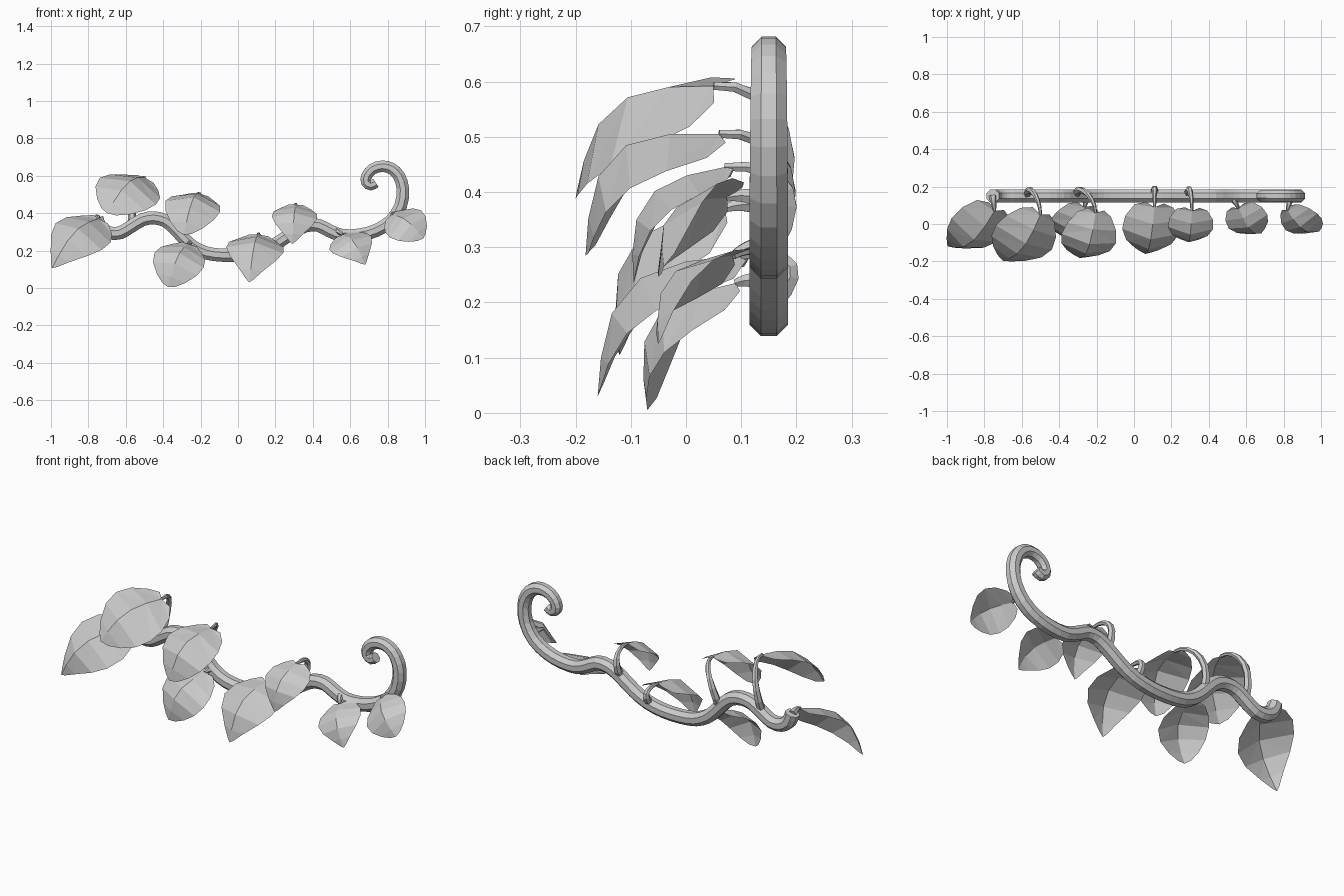
import bpy, math
from mathutils import Vector

if "Cube" in bpy.data.objects:
    bpy.data.objects.remove(bpy.data.objects["Cube"])

grey = bpy.data.materials.new("plain grey")
grey.diffuse_color = (0.6, 0.6, 0.6, 1)
grey.use_nodes = True
grey.node_tree.nodes["Principled BSDF"].inputs["Base Color"].default_value = grey.diffuse_color


def make(name, verts, faces):
    me = bpy.data.meshes.new(name)
    me.from_pydata([tuple(v) for v in verts], [], faces)
    me.materials.append(grey)
    me.update()
    ob = bpy.data.objects.new(name, me)
    bpy.context.collection.objects.link(ob)
    return ob


def tube(name, pts, radii, sides, ref):
    """Sweep a polygon along a path, capped at both ends."""
    verts, faces, n = [], [], len(pts)
    for i, p in enumerate(pts):
        t = (pts[min(i + 1, n - 1)] - pts[max(i - 1, 0)]).normalized()
        u = ref.cross(t).normalized()
        v = t.cross(u)
        for k in range(sides):
            a = 2 * math.pi * (k + 0.5) / sides
            verts.append(p + (u * math.cos(a) + v * math.sin(a)) * radii[i])
    for i in range(n - 1):
        for k in range(sides):
            a, b = i * sides + k, i * sides + (k + 1) % sides
            faces.append((a, b, b + sides, a + sides))
    faces.append(tuple(range(sides))[::-1])
    faces.append(tuple(range((n - 1) * sides, n * sides)))
    return make(name, verts, faces)


# main stem: wavy in the x-z plane, ending in a curl
path = [(-.755, .375), (-.735, .325), (-.69, .295), (-.63, .295), (-.57, .33), (-.51, .365),
        (-.45, .375), (-.39, .36), (-.34, .32), (-.29, .265), (-.24, .22), (-.17, .187),
        (-.08, .175), (.03, .178), (.13, .20), (.21, .24), (.29, .295), (.36, .332),
        (.43, .335), (.49, .305), (.56, .28), (.65, .283), (.74, .308), (.82, .36),
        (.87, .44), (.882, .53), (.86, .60), (.82, .639), (.77, .651), (.72, .636),
        (.688, .60), (.685, .565), (.71, .548), (.737, .562)]
keys = [Vector((x, .15, z)) for x, z in path]
stem_pts, stem_r = [], []
for i, p in enumerate(keys):
    r = .038 - .001 * max(0, i - 23)
    stem_pts.append(p)
    stem_r.append(r)
    if i + 1 < len(keys):            # smooth in-between point
        q = keys[i + 1]
        before, after = keys[max(i - 1, 0)], keys[min(i + 2, len(keys) - 1)]
        stem_pts.append((p + q) * .5625 - (before + after) * .0625)
        stem_r.append(r)
tube("stem", stem_pts, stem_r, 8, Vector((0, 1, 0)))

# leaf outlines: (position along midrib, half width), as fractions of length
pointed = [(0, 0), (-.04, .14), (.05, .30), (.22, .42), (.42, .44), (.62, .35),
           (.82, .18), (.95, .06), (1, 0)]
rounded = [(0, 0), (-.03, .14), (.07, .28), (.25, .41), (.45, .46), (.65, .41),
           (.83, .27), (.95, .12), (1, 0)]
rib = [0, .2, .42, .65, .85, 1]


def leaf(name, base, tip, wide, outline, arch, up):
    """Arched heart-shaped sheet with a raised midrib crease."""
    base, tip = Vector(base), Vector(tip)
    axis = tip - base
    length = axis.length
    a = axis.normalized()
    n = Vector((0, -math.cos(up), math.sin(up)))
    n = (n - a * n.dot(a)).normalized()
    w = a.cross(n)

    def point(t, s):
        lift = arch * math.sin(math.pi * max(t, 0))
        return base + (a * t + w * s * wide + n * (lift - .38 * abs(s))) * length

    verts = [point(t, 0) for t in rib]
    faces = []
    last = len(rib) - 1
    for side in (1, -1):
        start = len(verts)
        verts += [point(t, side * s) for t, s in outline[1:-1]]
        e = list(range(start, len(verts)))
        strip = [(0, e[0], e[1]), (0, e[1], e[2]), (0, e[2], 1), (1, e[2], e[3]),
                 (1, e[3], 2), (2, e[3], e[4]), (2, e[4], 3), (3, e[4], e[5]),
                 (3, e[5], 4), (4, e[5], e[6]), (4, e[6], last)]
        faces += [f if side < 0 else f[::-1] for f in strip]
    return make(name, verts, faces)


def stalk(name, x, z, base, loop):
    """Thin tapering stalk; looped ones rise behind the stem and bend forward."""
    s, b = Vector((x, .15, z)), Vector(base)
    if loop:
        c1 = s + Vector((0, .08, (b.z - z) * .6 + .02))
        c2 = b + Vector((0, .09, .01))
    else:
        c1 = s.lerp(b, .33) + Vector((0, 0, .01))
        c2 = s.lerp(b, .66) + Vector((0, 0, .01))
    pts = []
    for i in range(8):
        t = i / 7
        pts.append(s * (1 - t) ** 3 + c1 * 3 * t * (1 - t) ** 2 +
                   c2 * 3 * t * t * (1 - t) + b * t ** 3)
    tube(name, pts, [.022 - .002 * i for i in range(8)], 6, Vector((1, 0, 0)))


# base, tip, width factor, outline, arch, facing angle, stem joint (x, z), looped
leaves = [
    ((-.745, .07, .37), (-.995, -.12, .105), .86, pointed, .24, .72, (-.755, .37), False),
    ((-.50, .05, .592), (-.70, -.198, .40), 1.04, rounded, .22, .74, (-.57, .33), True),
    ((-.205, .06, .505), (-.29, -.182, .285), .97, rounded, .30, .70, (-.31, .29), True),
    ((-.265, .09, .235), (-.375, -.07, .005), 1.02, rounded, .28, .68, (-.25, .23), False),
    ((.11, .09, .285), (.06, -.16, .03), .97, pointed, .27, .72, (.11, .195), True),
    ((.31, .07, .445), (.29, -.095, .235), 1.03, pointed, .28, .72, (.29, .295), True),
    ((.56, .085, .285), (.68, -.05, .125), 1.12, pointed, .26, .68, (.52, .30), False),
    ((.82, .075, .39), (.99, -.04, .265), 1.08, rounded, .24, .56, (.84, .38), False),
]
for i, (b, t, wide, outline, arch, up, joint, loop) in enumerate(leaves, 1):
    leaf(f"leaf_{i}", b, t, wide, outline, arch, up)
    stalk(f"leaf_stalk_{i}", joint[0], joint[1], b, loop)
